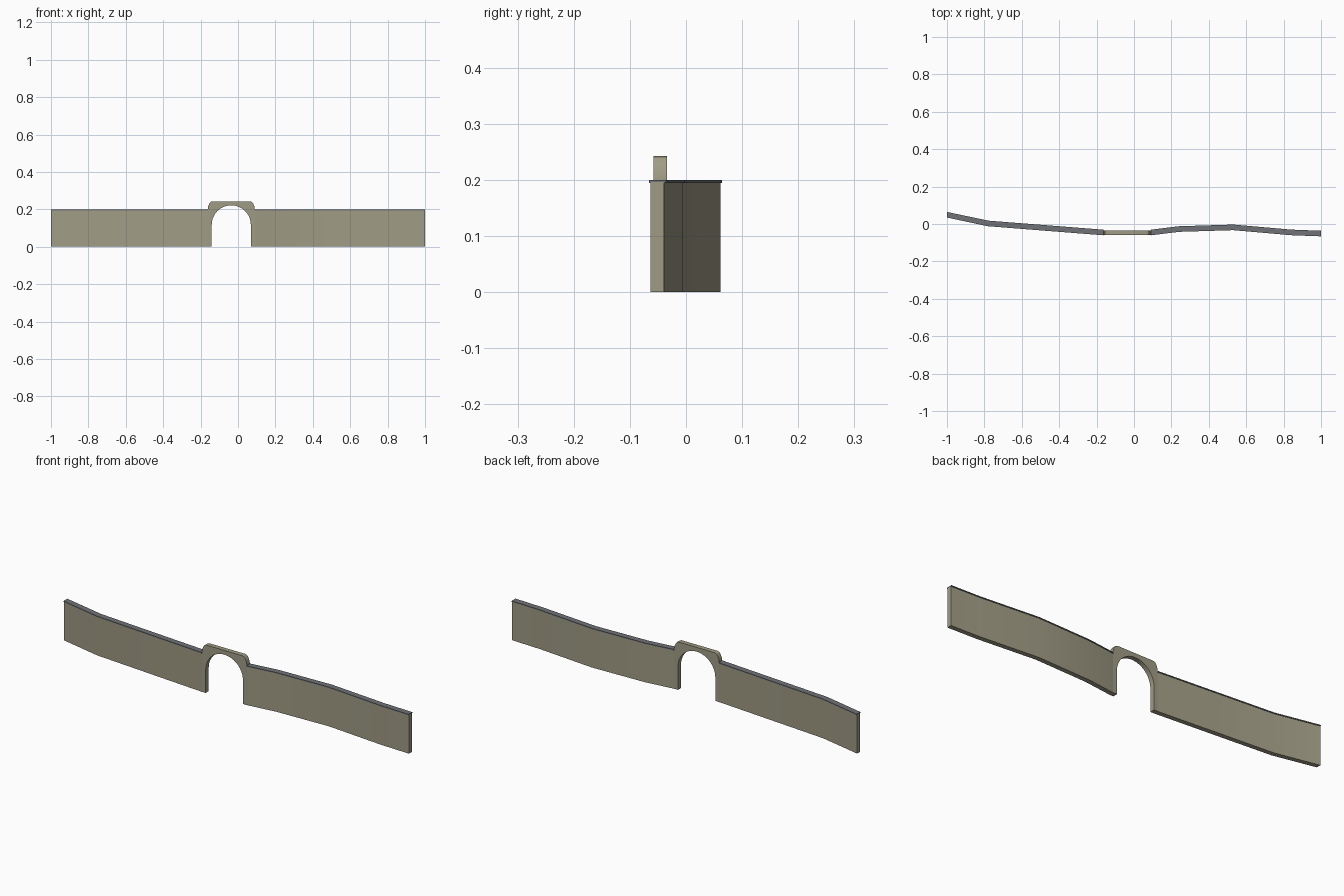
import bpy, bmesh, math
from mathutils import Vector

if "Cube" in bpy.data.objects:
    bpy.data.objects.remove(bpy.data.objects["Cube"])


def material(name, rgb):
    m = bpy.data.materials.new(name)
    m.diffuse_color = (*rgb, 1)
    m.use_nodes = True
    m.node_tree.nodes["Principled BSDF"].inputs["Base Color"].default_value = m.diffuse_color
    return m


STONE = material("sandy stone", (0.35, 0.33, 0.235))
CAP = material("grey coping", (0.165, 0.17, 0.185))


def finish(bm, name, mat, smooth=True):
    bmesh.ops.recalc_face_normals(bm, faces=bm.faces[:])
    me = bpy.data.meshes.new(name)
    bm.to_mesh(me)
    bm.free()
    me.materials.append(mat)
    ob = bpy.data.objects.new(name, me)
    bpy.context.collection.objects.link(ob)
    if smooth:
        bpy.ops.object.select_all(action='DESELECT')
        ob.select_set(True)
        bpy.context.view_layer.objects.active = ob
        bpy.ops.object.shade_smooth_by_angle(angle=math.radians(30))
    return ob


def sweep_wall(name, path, width, z0, z1, mat):
    """Upright strip of given width along a plan path, ends cut square to x."""
    pts = [Vector(p) for p in path]
    bm = bmesh.new()
    rings = []
    for i, p in enumerate(pts):
        if i in (0, len(pts) - 1):
            n = Vector((0, 1))
        else:
            d = (p - pts[i - 1]).normalized() + (pts[i + 1] - p).normalized()
            n = Vector((-d.y, d.x)).normalized()
        a, b = p - n * width / 2, p + n * width / 2
        rings.append([bm.verts.new((q.x, q.y, z))
                      for q, z in ((a, z0), (b, z0), (b, z1), (a, z1))])
    for r, s in zip(rings, rings[1:]):
        for k in range(4):
            bm.faces.new((r[k], r[(k + 1) % 4], s[(k + 1) % 4], s[k]))
    bm.faces.new(rings[0])
    bm.faces.new(rings[-1])
    return finish(bm, name, mat)


# Curving walls with thin coping strips on either side of the gate
GATE_Y = -0.0455
left = [(-1, 0.0495), (-0.78, 0.003), (-0.45, -0.023), (-0.162, GATE_Y)]
right = [(0.09, GATE_Y), (0.24, -0.027), (0.53, -0.018),
         (0.84, -0.045), (1, -0.051)]
for side, path in (("left", left), ("right", right)):
    sweep_wall(side + "_wall", path, 0.024, 0, 0.196, STONE)
    sweep_wall(side + "_coping", path, 0.030, 0.195, 0.2, CAP)

# Gate: arched opening inside a raised block with rounded shoulders
CX, R, SPRING = -0.036, 0.1045, 0.117
SEG = 24
arch = [(-R, 0)] + [(-R * math.cos(math.pi * i / SEG),
                     SPRING + R * math.sin(math.pi * i / SEG))
                    for i in range(SEG + 1)] + [(R, 0)]
shoulder = [(0.126, 0), (0.126, 0.2), (0.1235, 0.216), (0.118, 0.230),
            (0.111, 0.239), (0.101, 0.243)]
outer = shoulder + [(-x, z) for x, z in reversed(shoulder)]
bm = bmesh.new()
face = bm.faces.new([bm.verts.new((CX + x, GATE_Y - 0.012, z))
                     for x, z in arch + outer])
ext = bmesh.ops.extrude_face_region(bm, geom=[face], use_keep_orig=True)
bmesh.ops.translate(bm, vec=(0, 0.024, 0),
                    verts=[v for v in ext["geom"] if isinstance(v, bmesh.types.BMVert)])
finish(bm, "gate_arch", STONE)
